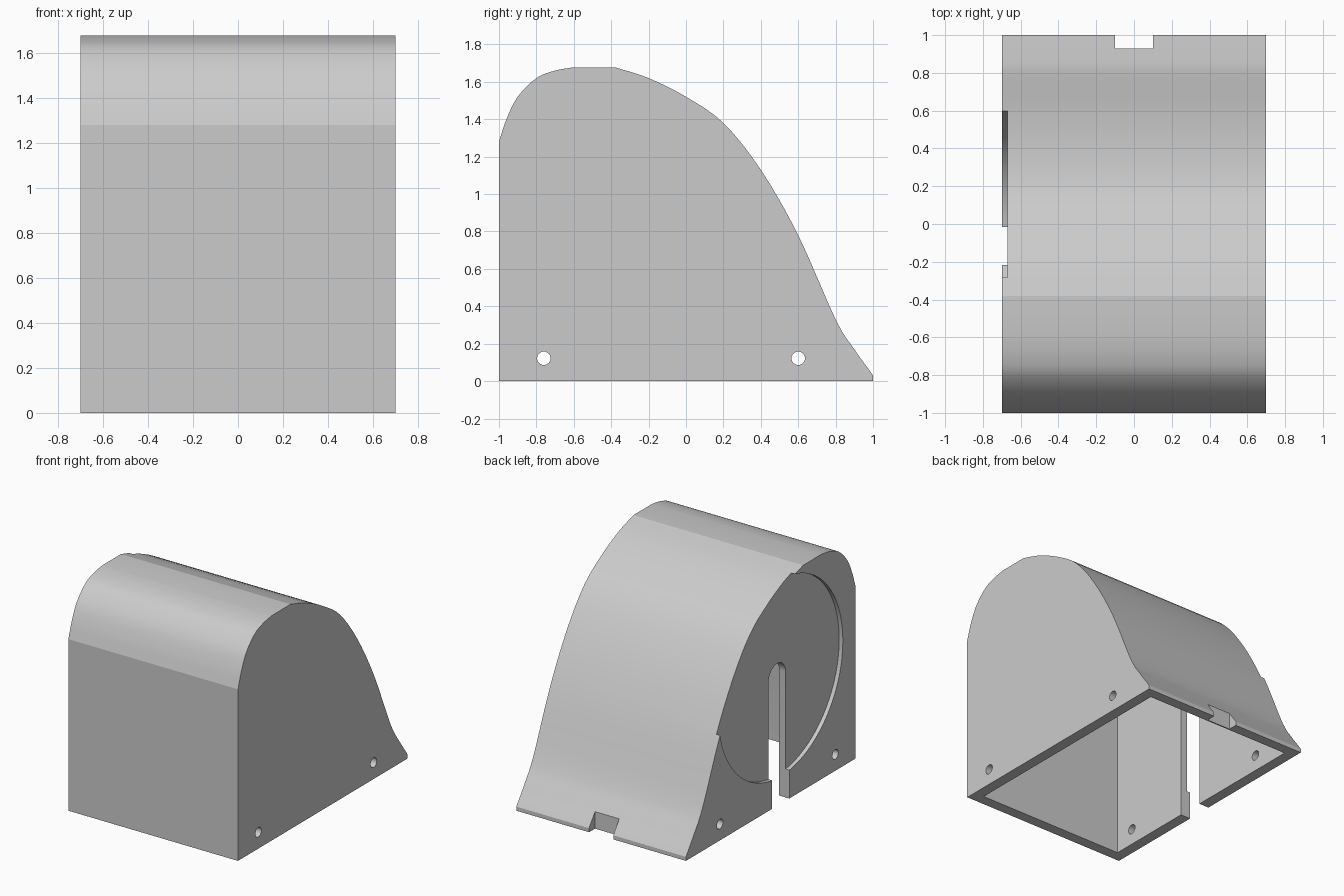
import bpy, bmesh, math
from mathutils import Vector

old = bpy.data.objects.get("Cube")
if old:
    bpy.data.objects.remove(old, do_unlink=True)

HALF_W, WALL, RECESS = 0.70, 0.083, 0.03
HUB = (-0.117, 0.937)          # shared centre (y, z) of the round recess and slot

# One plain grey plastic
grey = bpy.data.materials.new("light grey")
grey.use_nodes = True
grey.diffuse_color = (0.6, 0.6, 0.6, 1)
grey.node_tree.nodes["Principled BSDF"].inputs["Base Color"].default_value = (0.6, 0.6, 0.6, 1)


def spline(points, steps=4):
    """Catmull-Rom curve through (y, z) points."""
    p = [Vector(q) for q in points]
    p = [2 * p[0] - p[1]] + p + [2 * p[-1] - p[-2]]
    out = []
    for a, b, c, d in zip(p, p[1:], p[2:], p[3:]):
        for i in range(steps):
            t = i / steps
            out.append(0.5 * (2 * b + (c - a) * t + (2 * a - 5 * b + 4 * c - d) * t ** 2
                              + (3 * b - a - 3 * c + d) * t ** 3))
    return out + [p[-2]]


def offset(curve, dist):
    """Move a curve to its right-hand side, which is the inside here."""
    out = []
    for i, p in enumerate(curve):
        t = (curve[min(i + 1, len(curve) - 1)] - curve[max(i - 1, 0)]).normalized()
        out.append(p + Vector((t.y, -t.x)) * dist)
    return out


def arc(radius, start, end, count):
    angles = [start + (end - start) * i / count for i in range(count + 1)]
    return [(HUB[0] + radius * math.cos(a), HUB[1] + radius * math.sin(a)) for a in angles]


def prism(name, outline, x0, x1):
    """Extrude a (y, z) outline along x."""
    bm = bmesh.new()
    face = bm.faces.new([bm.verts.new((x0, y, z)) for y, z in outline])
    ext = bmesh.ops.extrude_face_region(bm, geom=[face])
    verts = [v for v in ext["geom"] if isinstance(v, bmesh.types.BMVert)]
    bmesh.ops.translate(bm, vec=(x1 - x0, 0, 0), verts=verts)
    bmesh.ops.recalc_face_normals(bm, faces=bm.faces)
    mesh = bpy.data.meshes.new(name)
    bm.to_mesh(mesh)
    bm.free()
    obj = bpy.data.objects.new(name, mesh)
    bpy.context.collection.objects.link(obj)
    mesh.materials.append(grey)
    return obj


def cut(target, cutter):
    mod = target.modifiers.new("cut", "BOOLEAN")
    mod.operation, mod.solver, mod.object = "DIFFERENCE", "EXACT", cutter
    bpy.context.view_layer.objects.active = target
    bpy.ops.object.modifier_apply(modifier=mod.name)
    bpy.data.objects.remove(cutter, do_unlink=True)


# Outer profile: front dome, flat crown, sweeping back
dome = spline([(-1, 1.28), (-0.96, 1.4), (-0.9, 1.52), (-0.8, 1.62), (-0.7, 1.66), (-0.6, 1.678)])
back = spline([(-0.38, 1.678), (-0.2, 1.62), (0, 1.52), (0.2, 1.38), (0.4, 1.13),
               (0.6, 0.78), (0.8, 0.33), (0.9, 0.17), (0.99, 0.045)])
curve = dome + back
housing = prism("housing", [(-1, 0)] + curve + [(1, 0.03), (1, 0)], -HALF_W, HALF_W)

# Hollow inside, open at the bottom
inner = [p for p in offset(curve, WALL) if p.x > WALL - 1 + 0.002]
cavity = [(WALL - 1, -0.1), (WALL - 1, 1.26)] + inner + [(inner[-1].x, -0.1)]
cut(housing, prism("cavity", cavity, WALL - HALF_W, HALF_W - WALL))

# Shallow round recess on the right side
cut(housing, prism("recess", arc(0.732, 0, math.tau, 96)[:-1], -HALF_W - 0.1, RECESS - HALF_W))

# Round-topped axle slot through the recessed wall
slot = arc(0.101, 0, math.pi, 20) + [(HUB[0] - 0.101, -0.1), (HUB[0] + 0.101, -0.1)]
cut(housing, prism("slot", slot, -HALF_W - 0.1, 0.15 - HALF_W))

# Cable notch in the back edge
cut(housing, prism("notch", [(0.93, -0.1), (1.1, -0.1), (1.1, 0.3), (0.93, 0.3)], -0.1, 0.1))

# Screw holes through both sides
for y in (-0.76, 0.6):
    hole = [(y + 0.036 * math.cos(a), 0.122 + 0.036 * math.sin(a))
            for a in (math.tau * i / 24 for i in range(24))]
    cut(housing, prism("hole", hole, -1, 1))

bpy.ops.object.select_all(action="DESELECT")
housing.select_set(True)
bpy.context.view_layer.objects.active = housing
bpy.ops.object.shade_smooth_by_angle(angle=math.radians(16))
